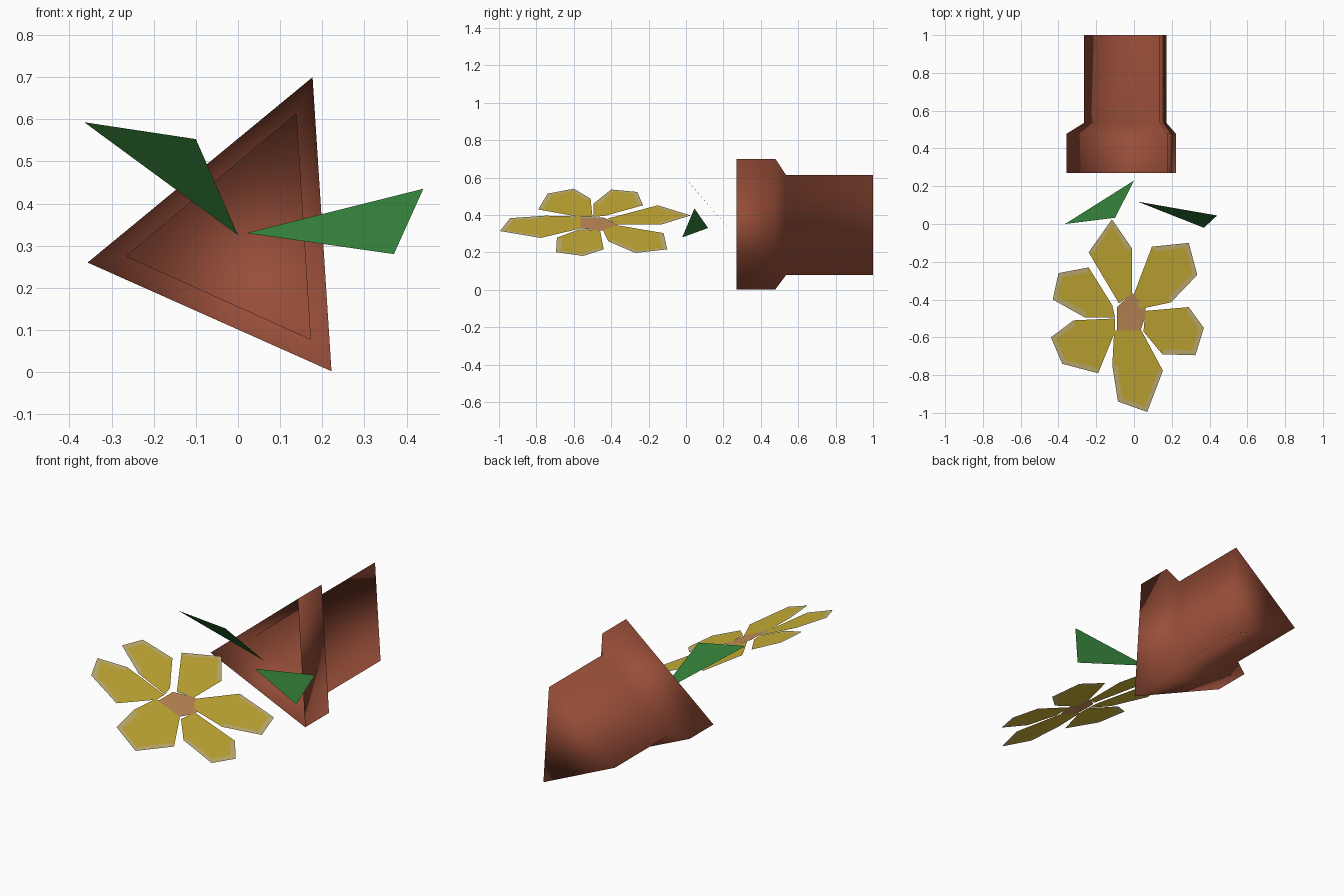
import bpy, bmesh, math

if "Cube" in bpy.data.objects:
    bpy.data.objects.remove(bpy.data.objects["Cube"])


def material(name, rgb):
    m = bpy.data.materials.new(name)
    m.diffuse_color = (*rgb, 1)
    m.use_nodes = True
    m.node_tree.nodes["Principled BSDF"].inputs["Base Color"].default_value = m.diffuse_color
    return m


TERRACOTTA = material("terracotta", (0.31, 0.075, 0.04))
LEAF = material("leaf green", (0.032, 0.2, 0.038))
YELLOW = material("petal yellow", (0.60, 0.44, 0.037))
PALE = material("petal pale edge", (0.60, 0.48, 0.19))
HEART = material("flower centre tan", (0.56, 0.27, 0.10))


def finish(name, bm, mats, smooth=False):
    me = bpy.data.meshes.new(name)
    for m in mats:
        me.materials.append(m)
    for f in bm.faces:
        f.smooth = smooth
    bm.to_mesh(me)
    bm.free()
    ob = bpy.data.objects.new(name, me)
    bpy.context.collection.objects.link(ob)
    return ob


def polygon(bm, pts):
    return bm.faces.new([bm.verts.new(p) for p in pts])


# Pot: open three-sided shell lying on its side, with a wide rim and closed base
RIM = [(-0.357, 0.26), (0.177, 0.70), (0.222, 0.002)]
BODY = [(-0.265, 0.275), (0.138, 0.613), (0.172, 0.078)]
bm = bmesh.new()
rings = [[bm.verts.new((x, y, z)) for x, z in tri]
         for y, tri in ((0.27, RIM), (0.478, RIM), (0.535, BODY), (1.0, BODY))]
for a, b in zip(rings, rings[1:]):
    for i in range(3):
        j = (i + 1) % 3
        bm.faces.new((a[i], a[j], b[j], b[i]))
base = bm.faces.new(rings[-1])
bmesh.ops.recalc_face_normals(bm, faces=bm.faces)
bm.normal_update()
if base.normal.y < 0:
    bmesh.ops.reverse_faces(bm, faces=bm.faces)
finish("pot", bm, [TERRACOTTA], smooth=True)

# Leaves: single flat triangles
for name, pts in (
    ("left_leaf", [(0.0, 0.23, 0.325), (-0.365, 0.0, 0.593), (-0.10, 0.033, 0.553)]),
    ("right_leaf", [(0.02, 0.118, 0.33), (0.37, -0.02, 0.28), (0.44, 0.045, 0.435)]),
):
    bm = bmesh.new()
    polygon(bm, pts)
    finish(name, bm, [LEAF])


# Flower: flat sheet tilted sideways, outlines given in plan
def on_plane(x, y):
    return (x, y, 0.345 - 0.444 * x)


def face_up(bm):
    bm.normal_update()
    for f in bm.faces:
        if f.normal.z < 0:
            f.normal_flip()


PETALS = [
    [(-.01, -.37), (-.01, -.13), (-.117, .025), (-.24, -.15), (-.08, -.42)],
    [(0, -.37), (.095, -.12), (.29, -.10), (.335, -.27), (.195, -.415), (.03, -.45)],
    [(.06, -.46), (.29, -.44), (.37, -.55), (.325, -.695), (.15, -.69), (.05, -.57)],
    [(-.105, -.565), (.04, -.565), (.153, -.777), (.07, -.995), (-.085, -.94), (-.115, -.75)],
    [(-.1, -.50), (-.32, -.51), (-.44, -.60), (-.38, -.74), (-.19, -.79), (-.1, -.57)],
    [(-.1, -.495), (-.26, -.495), (-.43, -.40), (-.40, -.26), (-.24, -.23), (-.115, -.43)],
]
CX, CY = -0.02, -0.48
bm = bmesh.new()
for p in PETALS:
    polygon(bm, [on_plane(x, y) for x, y in p])
face_up(bm)
# pale border only along the outer ends of the petals
border = bmesh.ops.inset_individual(bm, faces=bm.faces[:], thickness=0.03)["faces"]
for f in border:
    c = f.calc_center_median()
    if math.hypot(c.x - CX, c.y - CY) > 0.3:
        f.material_index = 1
face_up(bm)
finish("petals", bm, [YELLOW, PALE])

bm = bmesh.new()
polygon(bm, [on_plane(x, y) for x, y in
             [(-.01, -.365), (.062, -.44), (.062, -.48), (.035, -.565),
              (-.09, -.57), (-.09, -.44)]])
face_up(bm)
finish("flower_centre", bm, [HEART])
